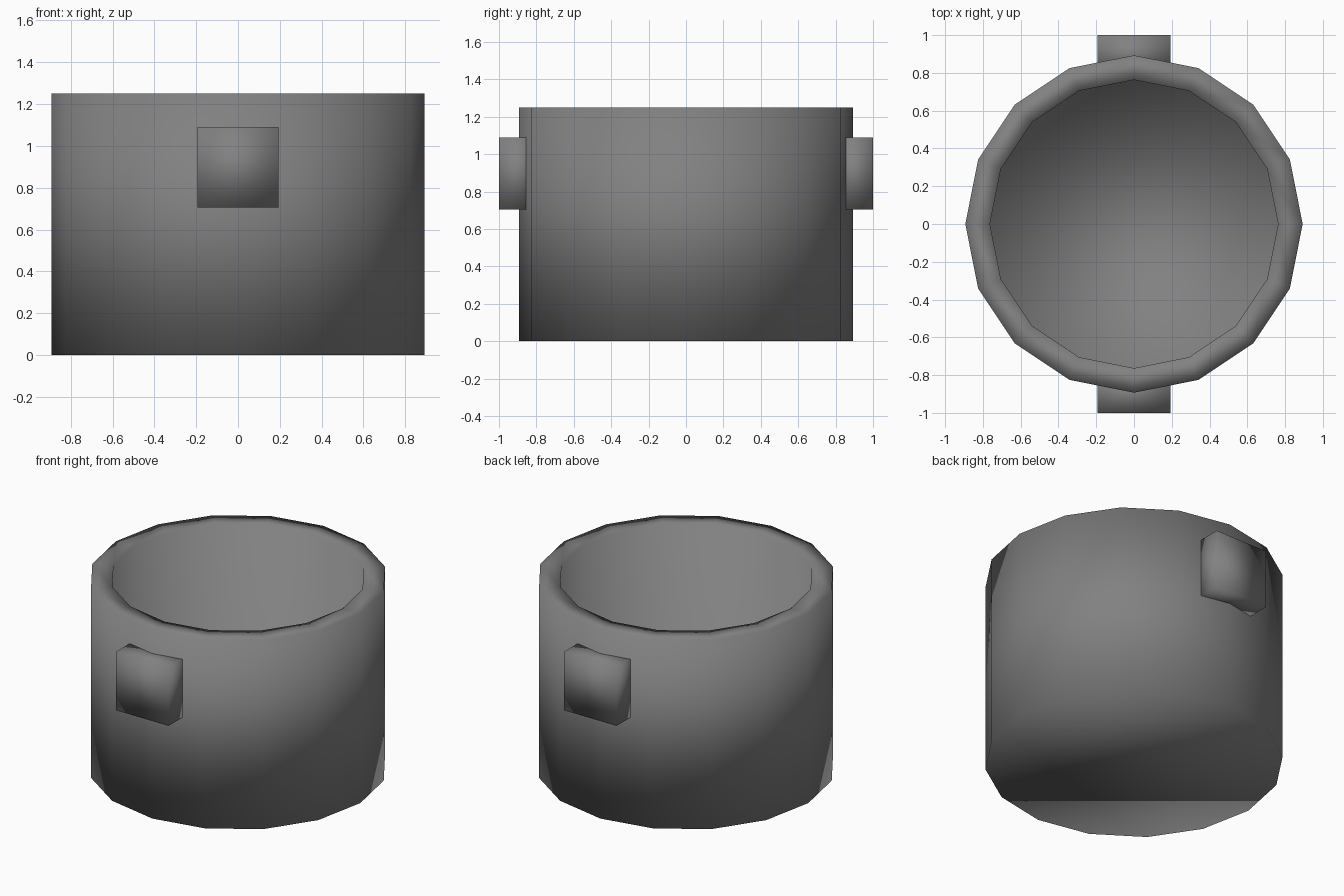
import bpy, bmesh, math

if "Cube" in bpy.data.objects:
    bpy.data.objects.remove(bpy.data.objects["Cube"])

grey = bpy.data.materials.new("mid grey")
grey.diffuse_color = (0.22, 0.22, 0.22, 1)
grey.use_nodes = True
grey.node_tree.nodes["Principled BSDF"].inputs["Base Color"].default_value = grey.diffuse_color


def finish(bm, name):
    bmesh.ops.recalc_face_normals(bm, faces=bm.faces)
    for f in bm.faces:
        f.smooth = True
    me = bpy.data.meshes.new(name)
    bm.to_mesh(me)
    bm.free()
    me.materials.append(grey)
    ob = bpy.data.objects.new(name, me)
    bpy.context.collection.objects.link(ob)
    return ob


# Pot body: 16-sided hollow vessel, rings from outer base over the rim to inner floor
N = 16
profile = [(0.893, 0.0), (0.893, 1.25), (0.763, 1.25), (0.763, 0.13)]
bm = bmesh.new()
rings = [[bm.verts.new((r * math.cos(2 * math.pi * i / N),
                        r * math.sin(2 * math.pi * i / N), z)) for i in range(N)]
         for r, z in profile]
for a, b in zip(rings, rings[1:]):
    for i in range(N):
        j = (i + 1) % N
        bm.faces.new((a[i], a[j], b[j], b[i]))
bm.faces.new(rings[0])
bm.faces.new(rings[-1])
finish(bm, "pot_body")

# Block handles, front and back, sunk into the wall
for name, s in (("front_handle", -1), ("back_handle", 1)):
    bm = bmesh.new()
    bmesh.ops.create_cube(bm, size=1)
    for v in bm.verts:
        v.co.x *= 0.385
        v.co.y = s * 0.9 + v.co.y * 0.2
        v.co.z = 0.897 + v.co.z * 0.385
    finish(bm, name)
